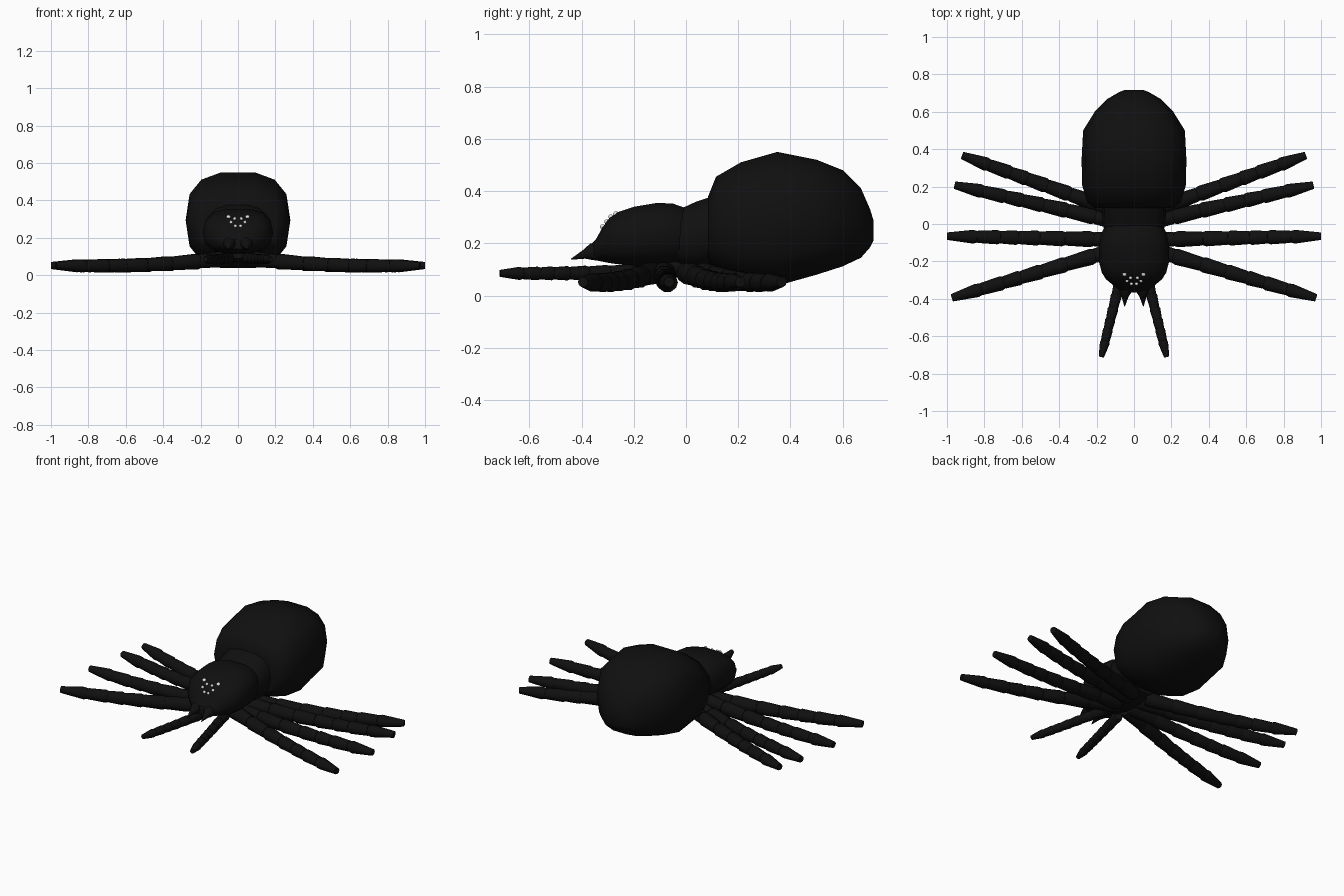
import bpy, bmesh
from math import sin, cos, pi, radians
from mathutils import Vector

cube = bpy.data.objects.get("Cube")
if cube:
    bpy.data.objects.remove(cube, do_unlink=True)


def make_material(name, rgb):
    mat = bpy.data.materials.new(name)
    mat.use_nodes = True
    mat.diffuse_color = (*rgb, 1)
    mat.node_tree.nodes["Principled BSDF"].inputs["Base Color"].default_value = (*rgb, 1)
    return mat


BLACK = make_material("black", (0.005, 0.005, 0.005))
WHITE = make_material("eye white", (0.8, 0.8, 0.8))
parts = []


def finish(name, bm, mat):
    bmesh.ops.recalc_face_normals(bm, faces=bm.faces)
    mesh = bpy.data.meshes.new(name)
    bm.to_mesh(mesh)
    bm.free()
    mesh.materials.append(mat)
    obj = bpy.data.objects.new(name, mesh)
    bpy.context.collection.objects.link(obj)
    parts.append(obj)


def loft(name, rings, mat=BLACK):
    """Skin a list of equal-length rings and cap both ends."""
    bm = bmesh.new()
    loops = [[bm.verts.new(p) for p in ring] for ring in rings]
    n = len(loops[0])
    for a, b in zip(loops, loops[1:]):
        for i in range(n):
            j = (i + 1) % n
            bm.faces.new((a[i], a[j], b[j], b[i]))
    bm.faces.new(loops[0])
    bm.faces.new(loops[-1])
    finish(name, bm, mat)


def power(v, e):
    return abs(v) ** e * (1 if v >= 0 else -1)


def body(name, sections, sides=14, e=0.75):
    """Loft along y from (y, half width, bottom, top) sections."""
    peak = cos(pi / sides) ** e
    rings = []
    for y, w, lo, hi in sections:
        ring = []
        for i in range(sides):
            a = 2 * pi * (i + 0.5) / sides
            z = (lo + hi) / 2 + (hi - lo) / 2 * power(cos(a), e) / peak
            ring.append((w * power(sin(a), e), y, z))
        rings.append(ring)
    loft(name, rings)


def tube(name, stations, sides=10):
    """Round tube through (point, radius) stations."""
    direction = (stations[-1][0] - stations[0][0]).normalized()
    across = direction.cross(Vector((0, 0, 1))).normalized()
    up = across.cross(direction)
    loft(name, [[p + r * (cos(2 * pi * i / sides) * across + sin(2 * pi * i / sides) * up)
                 for i in range(sides)] for p, r in stations])


def limb(name, root, tip, thick, end, sag):
    """Jointed limb: each segment swells after its joint and narrows to the next."""
    joints = [0, 0.18, 0.34, 0.48, 0.6, 0.7, 0.83, 1]
    root, tip = Vector(root), Vector(tip)

    def at(t):
        p = root.lerp(tip, t)
        p.z -= sag * sin(pi * t)
        return p

    stations = []
    for a, b in zip(joints, joints[1:]):
        r = thick * (1 - 0.22 * a)
        last = end if b == 1 else r * 0.86
        stations += [(at(a), r * 0.84), (at(a + 0.15 * (b - a)), r), (at(b - 0.001), last)]
    tube(name, stations)


# Abdomen, waist and head
body("abdomen", [
    (0.085, 0.21, 0.13, 0.38), (0.115, 0.25, 0.1, 0.455), (0.21, 0.278, 0.06, 0.51),
    (0.35, 0.28, 0.038, 0.55), (0.5, 0.272, 0.08, 0.52), (0.6, 0.21, 0.112, 0.48),
    (0.67, 0.14, 0.145, 0.41), (0.705, 0.08, 0.185, 0.33), (0.717, 0.05, 0.21, 0.29)])
body("waist", [
    (-0.06, 0.15, 0.13, 0.32), (-0.01, 0.165, 0.11, 0.337),
    (0.04, 0.17, 0.1, 0.36), (0.1, 0.17, 0.12, 0.38)])
body("head", [
    (0.0, 0.15, 0.13, 0.335), (-0.05, 0.175, 0.12, 0.352), (-0.11, 0.185, 0.115, 0.355),
    (-0.2, 0.188, 0.115, 0.34), (-0.26, 0.172, 0.12, 0.32), (-0.295, 0.15, 0.125, 0.295),
    (-0.32, 0.12, 0.13, 0.26), (-0.345, 0.09, 0.135, 0.215), (-0.365, 0.06, 0.14, 0.195)])
body("breastplate", [
    (-0.2, 0.05, 0.09, 0.16), (-0.1, 0.09, 0.07, 0.16),
    (0.03, 0.09, 0.07, 0.16), (0.1, 0.06, 0.09, 0.16)])

# Legs, feelers, fangs and eyes on both sides
legs = {"front_leg": (-0.12, 0.975, -0.395), "second_leg": (-0.085, 1.0, -0.065),
        "third_leg": (0.0, 0.96, 0.208), "rear_leg": (0.05, 0.92, 0.367)}
eyes = [(0.05, -0.268, 0.31, 0.012), (0.018, -0.288, 0.302, 0.009),
        (0.037, -0.304, 0.283, 0.009), (0.014, -0.32, 0.264, 0.009)]

for side, label in ((1, "left"), (-1, "right")):
    for name, (root_y, tip_x, tip_y) in legs.items():
        limb(f"{label}_{name}", (side * 0.04, root_y, 0.09),
             (side * tip_x, tip_y, 0.052), 0.045, 0.02, 0.016)
    limb(f"{label}_feeler", (side * 0.05, -0.2, 0.09), (side * 0.175, -0.712, 0.085),
         0.032, 0.014, 0.002)
    tube(f"{label}_fang", [
        (Vector((side * 0.045, -0.3, 0.17)), 0.042), (Vector((side * 0.045, -0.36, 0.167)), 0.034),
        (Vector((side * 0.048, -0.39, 0.158)), 0.018), (Vector((side * 0.05, -0.44, 0.139)), 0.002)])
    for k, (x, y, z, r) in enumerate(eyes):
        bm = bmesh.new()
        bmesh.ops.create_uvsphere(bm, u_segments=12, v_segments=8, radius=r)
        bmesh.ops.translate(bm, verts=bm.verts, vec=(side * x, y, z))
        finish(f"{label}_eye_{k + 1}", bm, WHITE)

# Smooth shading
bpy.ops.object.select_all(action="DESELECT")
for obj in parts:
    obj.select_set(True)
bpy.context.view_layer.objects.active = parts[0]
bpy.ops.object.shade_smooth_by_angle(angle=radians(40))
